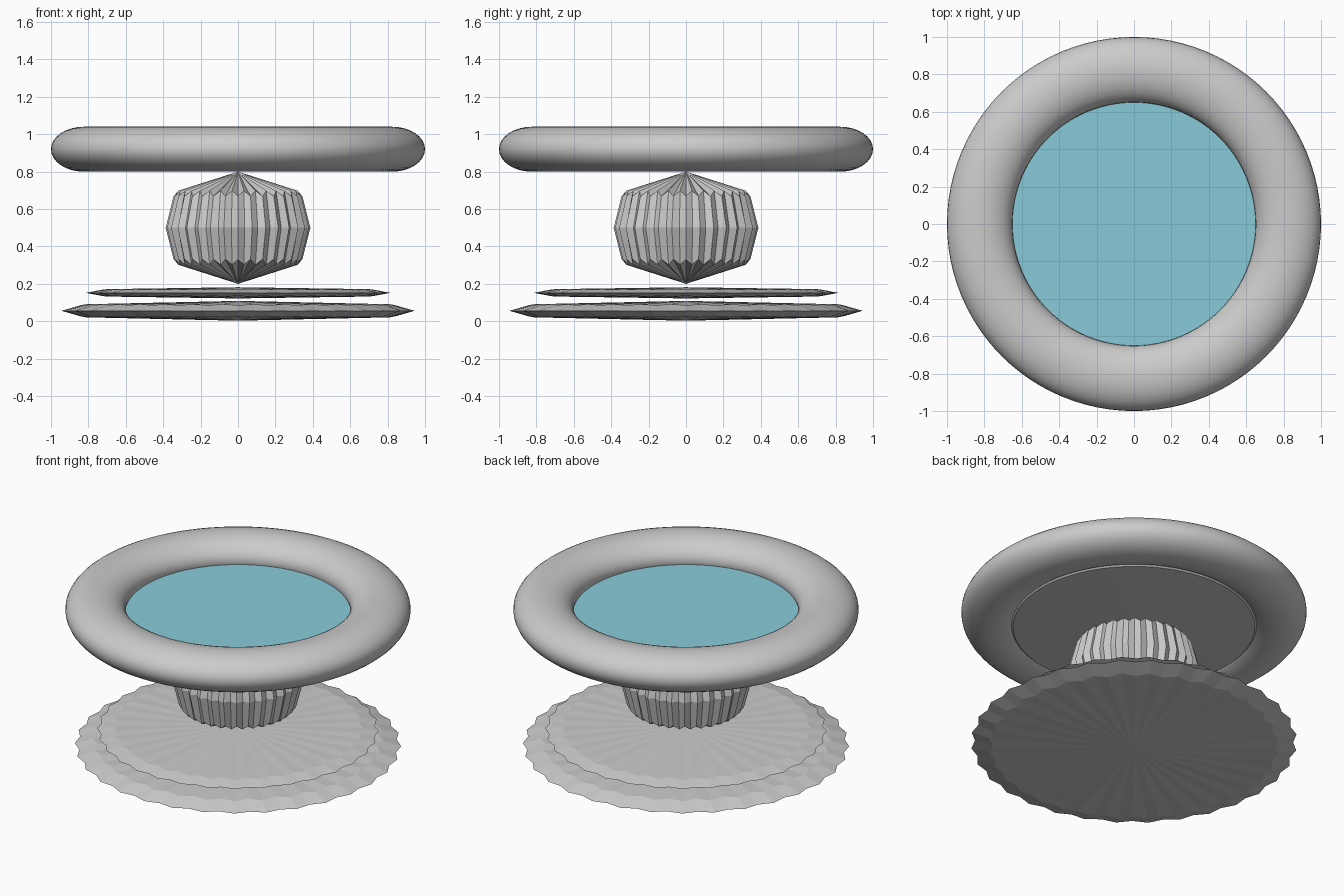
import bpy, math

if "Cube" in bpy.data.objects:
    bpy.data.objects.remove(bpy.data.objects["Cube"])


def revolve(name, ridge, valley, segs, smooth=False):
    """Spin a pole-to-pole profile; odd columns use the valley profile."""
    n = len(ridge)
    verts, faces = [(0, 0, ridge[0][1])], []
    for r in range(1, n - 1):
        for s in range(segs):
            rad, z = (valley if s % 2 else ridge)[r]
            a = 2 * math.pi * s / segs
            verts.append((rad * math.cos(a), rad * math.sin(a), z))
    verts.append((0, 0, ridge[-1][1]))
    last = len(verts) - 1
    for s in range(segs):
        t = (s + 1) % segs
        faces.append((0, 1 + t, 1 + s))
        for r in range(n - 3):
            a, b = 1 + r * segs, 1 + (r + 1) * segs
            faces.append((a + s, a + t, b + t, b + s))
        top = 1 + (n - 3) * segs
        faces.append((top + s, top + t, last))
    me = bpy.data.meshes.new(name)
    me.from_pydata(verts, [], faces)
    me.polygons.foreach_set("use_smooth", [smooth] * len(faces))
    ob = bpy.data.objects.new(name, me)
    bpy.context.collection.objects.link(ob)
    return ob


def fluted(name, radius, z, half, flute):
    """Flattened, fluted round body with a pointed top and bottom."""
    def profile(r_eq, r_mid, z_mid):
        return [(0, z - half), (r_mid * radius, z - z_mid * half), (r_eq * radius, z),
                (r_mid * radius, z + z_mid * half), (0, z + half)]
    ridge = profile(1, 0.89, 0.56)
    valley = profile(1 - flute, 0.89 - flute, 0.66)
    return revolve(name, ridge, valley, 64)


# stepped base plates and pedestal
fluted("base_plate", 0.945, 0.056, 0.053, 0.025)
fluted("upper_base_plate", 0.815, 0.152, 0.03, 0.025)
fluted("pedestal", 0.387, 0.5, 0.3, 0.06)

# basin floor under the water
floor = [(0, 0.80), (0.70, 0.822), (0.74, 0.86), (0.72, 0.885), (0, 0.885)]
revolve("basin_floor", floor, floor, 64)

# smooth rounded rim
bpy.ops.mesh.primitive_torus_add(major_radius=0.825, minor_radius=0.175,
                                 major_segments=96, minor_segments=32,
                                 location=(0, 0, 0.92))
rim = bpy.context.object
rim.name = "basin_rim"
rim.scale.z = 0.12 / 0.175
bpy.ops.object.shade_smooth()

# water surface
bpy.ops.mesh.primitive_circle_add(vertices=96, radius=0.68, fill_type='NGON',
                                  location=(0, 0, 0.902))
water = bpy.context.object
water.name = "water"
mat = bpy.data.materials.new("water_blue")
mat.diffuse_color = (0.25, 0.6, 0.7, 1)
mat.use_nodes = True
mat.node_tree.nodes["Principled BSDF"].inputs["Base Color"].default_value = mat.diffuse_color
water.data.materials.append(mat)
